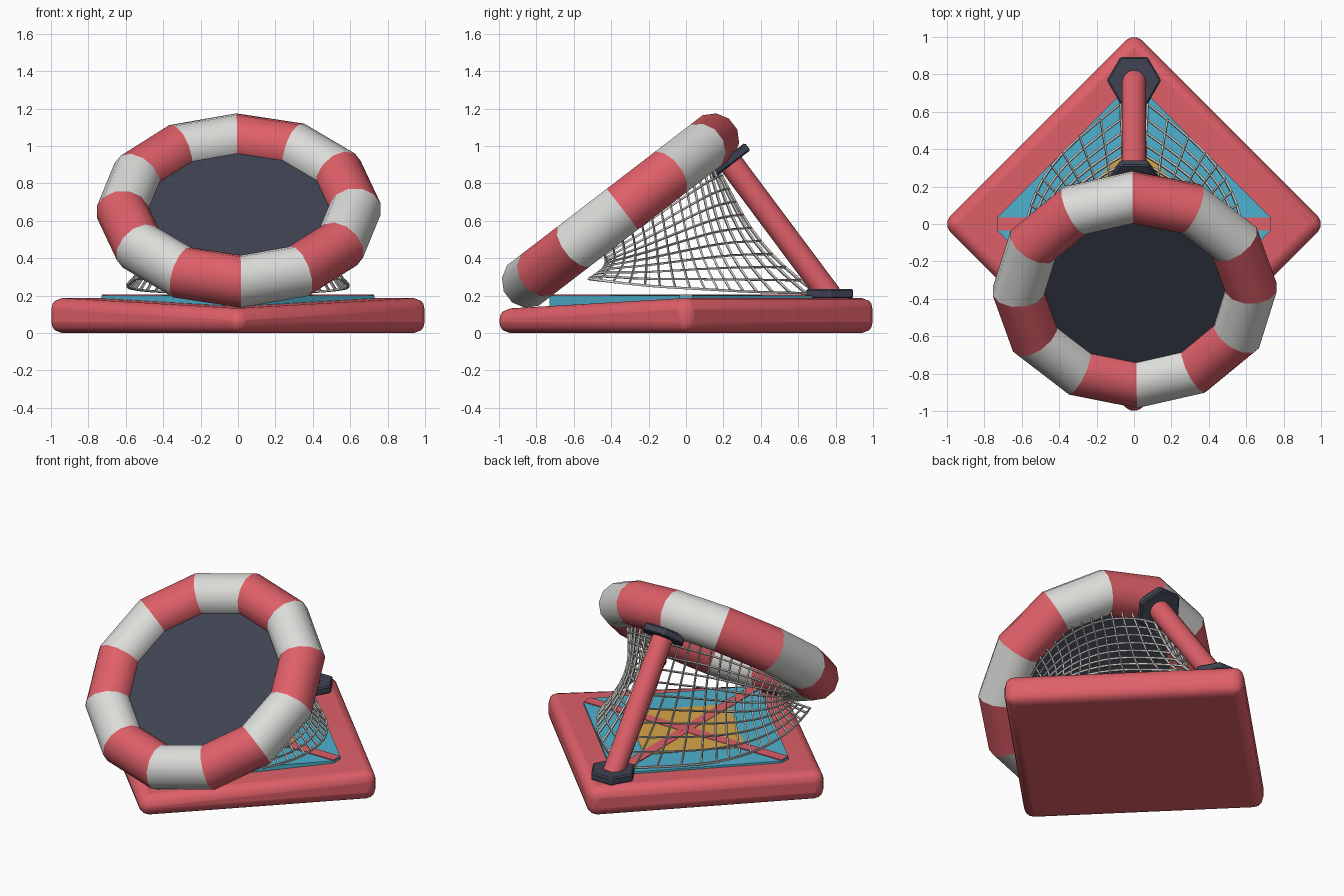
import bpy, bmesh, math
from mathutils import Vector, Matrix

if "Cube" in bpy.data.objects:
    bpy.data.objects.remove(bpy.data.objects["Cube"], do_unlink=True)


def material(name, r, g, b):
    m = bpy.data.materials.new(name)
    m.use_nodes = True
    m.diffuse_color = (r, g, b, 1)
    m.node_tree.nodes["Principled BSDF"].inputs["Base Color"].default_value = (r, g, b, 1)
    return m


RED = material("coral red", 0.74, 0.115, 0.14)
WHITE = material("soft white", 0.72, 0.72, 0.7)
DARK = material("slate", 0.05, 0.056, 0.085)
CYAN = material("pool blue", 0.075, 0.44, 0.62)
YELLOW = material("warm yellow", 0.68, 0.38, 0.065)
GREY = material("net grey", 0.6, 0.59, 0.56)


def add(name, bm, *mats):
    bmesh.ops.recalc_face_normals(bm, faces=bm.faces)
    mesh = bpy.data.meshes.new(name)
    bm.to_mesh(mesh)
    bm.free()
    for m in mats:
        mesh.materials.append(m)
    ob = bpy.data.objects.new(name, mesh)
    bpy.context.scene.collection.objects.link(ob)
    return ob


def smooth(ob, degrees):
    bpy.ops.object.select_all(action='DESELECT')
    ob.select_set(True)
    bpy.context.view_layer.objects.active = ob
    bpy.ops.object.shade_smooth_by_angle(angle=math.radians(degrees))


def bevel(ob, width, segments):
    mod = ob.modifiers.new("bevel", 'BEVEL')
    mod.width, mod.segments = width, segments
    mod.limit_method, mod.angle_limit = 'ANGLE', math.radians(30)


def prism(name, outline, z0, z1, mat):
    """Upright slab with the given outline."""
    bm = bmesh.new()
    rings = [[bm.verts.new((x, y, z)) for x, y in outline] for z in (z0, z1)]
    n = len(outline)
    for ring in rings:
        bm.faces.new(ring)
    for i in range(n):
        j = (i + 1) % n
        bm.faces.new((rings[0][i], rings[0][j], rings[1][j], rings[1][i]))
    return add(name, bm, mat)


def rod(name, start, end, radius, sides, mat):
    """Cylinder between two points."""
    a, b = Vector(start), Vector(end)
    turn = (b - a).to_track_quat('Z', 'Y').to_matrix().to_4x4()
    bm = bmesh.new()
    bmesh.ops.create_cone(bm, cap_ends=True, segments=sides, radius1=radius, radius2=radius,
                          depth=(b - a).length, matrix=Matrix.Translation((a + b) / 2) @ turn)
    return add(name, bm, mat)


# Diamond base whose front corner dips
R, TOP, DIP = 1.025, 0.187, 0.06
bm = bmesh.new()
corners = [(R, 0), (0, R), (-R, 0), (0, -R)]
low = [bm.verts.new((x, y, 0)) for x, y in corners]
high = [bm.verts.new((x, y, TOP - (DIP if y < 0 else 0))) for x, y in corners]
bm.faces.new(low)
bm.faces.new(high[:3])
bm.faces.new((high[0], high[2], high[3]))
for i in range(4):
    j = (i + 1) % 4
    bm.faces.new((low[i], low[j], high[j], high[i]))
base = add("base", bm, RED)
bevel(base, 0.06, 3)
smooth(base, 40)


# Blue bed with yellow centre and crossed red bands
def diamond(r, cut):
    k = r - cut
    return [(k, -cut), (k, cut), (cut, k), (-cut, k), (-k, cut), (-k, -cut), (-cut, -k), (cut, -k)]


prism("bed_panel", diamond(0.765, 0.035), 0.12, 0.2, CYAN)
prism("bed_centre", diamond(0.44, 0.01), 0.198, 0.203, YELLOW)
L, W = 0.728, 0.035
prism("bed_band_across", [(-L, -W), (L, -W), (L, W), (-L, W)], 0.199, 0.206, RED)
prism("bed_band_along", [(-W, -L), (W, -L), (W, L), (-W, L)], 0.199, 0.2055, RED)

# Tilted ring of straight tube sections in alternating colours
TILT = Matrix.Translation((0.004, -0.35, 0.655)) @ Matrix.Rotation(math.radians(37.5), 4, 'X')
MAJOR, MINOR, SEGS, SIDES = 0.622, 0.142, 12, 12
bm = bmesh.new()
loops = []
for i in range(SEGS):
    a = math.radians(91 - 360 * i / SEGS)
    loop = []
    for k in range(SIDES):
        t = math.tau * (k + 0.5) / SIDES
        r = MAJOR + MINOR * math.cos(t)
        loop.append(bm.verts.new(TILT @ Vector((r * math.cos(a), r * math.sin(a), MINOR * math.sin(t)))))
    loops.append(loop)
for i in range(SEGS):
    p, q = loops[i], loops[(i + 1) % SEGS]
    for k in range(SIDES):
        n = (k + 1) % SIDES
        f = bm.faces.new((p[k], p[n], q[n], q[k]))
        f.material_index = i % 2
        f.smooth = True
for loop in loops:
    for k in range(SIDES):
        bm.edges.get((loop[k], loop[(k + 1) % SIDES])).smooth = False
add("ring", bm, RED, WHITE)

# Dark sheet stretched across the ring
rod("ring_sheet", TILT @ Vector((0, 0, -0.012)), TILT @ Vector((0, 0, 0.012)), 0.56, 24, DARK)

# Rear strut with a six-sided plate at each end
foot = Vector((0, 0.768, 0.2))
head = TILT @ Vector((0, MAJOR, -MINOR))
head.x = 0
strut = rod("strut", foot, head, 0.066, 14, RED)
smooth(strut, 40)


def hexagon(name, centre, turn):
    bm = bmesh.new()
    bmesh.ops.create_cone(bm, cap_ends=True, segments=6, radius1=0.145, radius2=0.145, depth=0.05,
                          matrix=Matrix.Translation(centre) @ turn @ Matrix.Rotation(math.pi / 2, 4, 'Z'))
    # keep two points of the plate on the side-to-side axis
    pts = [v.co - Vector(centre) for v in bm.verts]
    if max(p.x for p in pts) < 0.14:
        bmesh.ops.rotate(bm, cent=centre, verts=bm.verts,
                         matrix=Matrix.Rotation(math.pi / 6, 3, turn.to_3x3() @ Vector((0, 0, 1))))
    bevel(add(name, bm, DARK), 0.008, 1)


hexagon("foot_plate", Vector((0, 0.768, 0.21)), Matrix.Identity(4))
hexagon("head_plate", head, Matrix.Rotation(math.radians(37.5), 4, 'X'))

# Net hung from the ring down to the bed, mirrored left and right
hem = [Vector(p) for p in ((0.55, -0.52, 0.29), (0.59, -0.22, 0.255), (0.55, 0.1, 0.235),
                           (0.38, 0.38, 0.22), (0.0, 0.7, 0.212))]


def hem_point(u):
    """Smooth curve through the hem points."""
    s = min(u, 0.9999) * (len(hem) - 1)
    i, t = int(s), s % 1
    p = [hem[max(0, min(len(hem) - 1, i + d))] for d in (-1, 0, 1, 2)]
    return 0.5 * (2 * p[1] + (p[2] - p[0]) * t + (2 * p[0] - 5 * p[1] + 4 * p[2] - p[3]) * t * t
                  + (3 * p[1] - p[0] - 3 * p[2] + p[3]) * t ** 3)


COLS, ROWS = 16, 10
bm = bmesh.new()
grid = []
for c in range(-COLS, COLS + 1):
    u = 1 - abs(c) / COLS
    side = 1 if c < 0 else -1
    a = math.radians(-22 + 112 * u)
    top = TILT @ Vector((0.55 * math.cos(a), 0.55 * math.sin(a), -0.1))
    bottom = hem_point(u)
    column = []
    for r in range(ROWS + 1):
        t = r / ROWS
        p = top.lerp(bottom, t)
        sag = 1 - 0.15 * math.sin(math.pi * t)
        column.append(bm.verts.new((p.x * sag * side, (p.y + 0.1) * sag - 0.1, p.z)))
    grid.append(column)
for p, q in zip(grid, grid[1:]):
    for r in range(ROWS):
        bm.faces.new((p[r], p[r + 1], q[r + 1], q[r]))
net = add("net", bm, GREY)
wire = net.modifiers.new("cords", 'WIREFRAME')
wire.thickness = 0.018
wire.use_even_offset = False
wire.use_boundary = True
